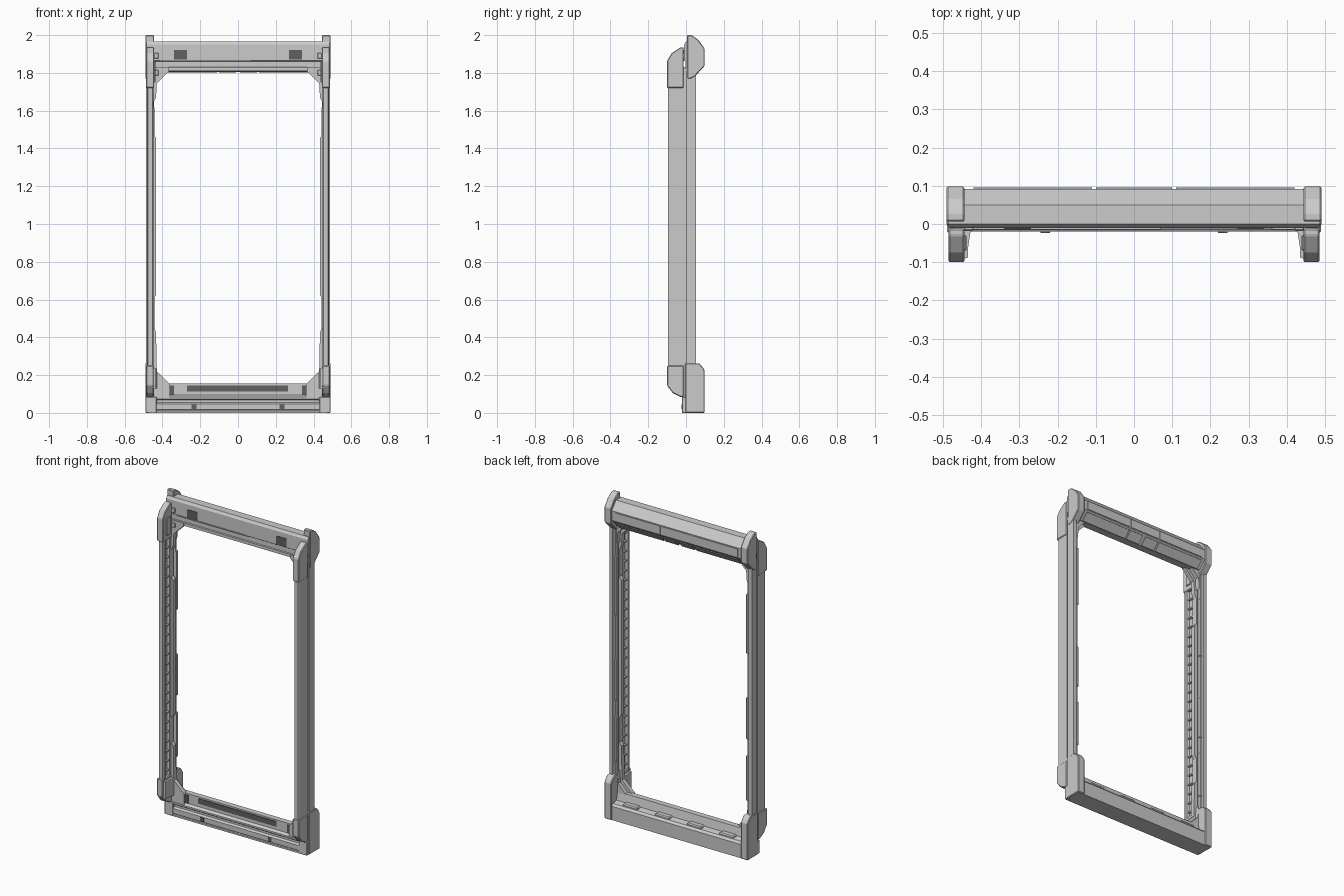
import bpy, bmesh

dark = bpy.data.materials.new("dark_insert")
dark.diffuse_color = (0.12, 0.12, 0.12, 1)


def prism(bm, pts, axis, a, b, mirror=False):
    """Extrude a 2D profile along an axis: x -> (y,z), y -> (x,z), z -> (x,y)."""
    place = {'x': lambda p, t: (t, p[0], p[1]),
             'y': lambda p, t: (p[0], t, p[1]),
             'z': lambda p, t: (p[0], p[1], t)}[axis]
    for s in ((1, -1) if mirror else (1,)):
        rings = []
        for t in (a, b):
            ring = []
            for p in pts:
                x, y, z = place(p, t)
                ring.append(bm.verts.new((x * s, y, z)))
            rings.append(ring)
        n = len(pts)
        bm.faces.new(rings[0])
        bm.faces.new(rings[1][::-1])
        for i in range(n):
            j = (i + 1) % n
            bm.faces.new((rings[0][i], rings[0][j], rings[1][j], rings[1][i]))


def box(bm, x0, x1, y0, y1, z0, z1, mirror=False):
    prism(bm, [(x0, y0), (x1, y0), (x1, y1), (x0, y1)], 'z', z0, z1, mirror)


def finish(name, bm, mat=None, bevel=0):
    bmesh.ops.recalc_face_normals(bm, faces=bm.faces)
    me = bpy.data.meshes.new(name)
    bm.to_mesh(me)
    bm.free()
    ob = bpy.data.objects.new(name, me)
    bpy.context.collection.objects.link(ob)
    if mat:
        me.materials.append(mat)
    if bevel:
        m = ob.modifiers.new("bevel", 'BEVEL')
        m.width = bevel
        m.segments = 1
    return ob


def part(name, pts, axis, a, b, mirror=False, mat=None, bevel=0):
    bm = bmesh.new()
    prism(bm, pts, axis, a, b, mirror)
    return finish(name, bm, mat, bevel)


def boxes(name, specs, mirror=False, mat=None, bevel=0):
    bm = bmesh.new()
    for s in specs:
        box(bm, *s, mirror)
    return finish(name, bm, mat, bevel)


# top beam: chamfered back, stepped front face
part("top_beam", [(0.0, 1.965), (0.05, 1.965), (0.092, 1.915), (0.092, 1.855), (0.045, 1.805),
                  (0.0, 1.81), (-0.006, 1.81), (-0.006, 1.828), (-0.002, 1.832), (-0.002, 1.86),
                  (-0.010, 1.865), (-0.010, 1.95)], 'x', -0.485, 0.485)
# raised rail and back plates of the top beam
boxes("top_front_rail", [(-0.41, 0.07, -0.014, 0, 1.862, 1.868)])
boxes("top_back_plates", [(-0.42, -0.11, 0.09, 0.096, 1.86, 1.91),
                          (-0.10, 0.10, 0.09, 0.096, 1.86, 1.91),
                          (0.11, 0.42, 0.09, 0.096, 1.86, 1.91)])
bm = bmesh.new()
for x0, x1 in ((-0.42, -0.11), (-0.10, -0.01), (0.01, 0.10), (0.11, 0.42)):
    prism(bm, [(0.088, 1.845), (0.05, 1.804), (0.053, 1.801), (0.091, 1.842)], 'x', x0, x1)
finish("top_underside_plates", bm)

# bottom sill: low front step, raised threshold, ledge at the back
part("bottom_sill", [(-0.02, 0), (-0.02, 0.01), (-0.016, 0.014), (-0.02, 0.018), (-0.02, 0.048),
                     (-0.008, 0.056), (-0.008, 0.068), (-0.016, 0.074), (-0.016, 0.084),
                     (0.0, 0.094), (0.0, 0.155), (0.035, 0.155), (0.045, 0.105),
                     (0.08, 0.098), (0.092, 0.085), (0.092, 0)], 'x', -0.47, 0.47)
# blocks along the back ledge
boxes("sill_ledge_blocks", [(x - 0.05, x + 0.05, 0.04, 0.08, 0.09, 0.112)
                            for x in (-0.33, -0.11, 0.11, 0.33)], bevel=0.006)

# dark inserts in the front faces
boxes("front_insert", [(0.27, 0.34, -0.013, 0, 1.87, 1.92),
                       (0.34, 0.41, -0.004, 0.01, 0.096, 0.146),
                       (0.22, 0.245, -0.023, 0, 0.02, 0.045)], True, dark)
boxes("sill_vent", [(-0.27, 0.265, -0.004, 0.01, 0.114, 0.146)], mat=dark)
boxes("beam_clips", [(0.42, 0.445, -0.018, 0, 1.875, 1.905),
                     (0.42, 0.445, -0.018, 0, 1.785, 1.815)], True, bevel=0.003)

# inner liner with stepped edge and angled corner gussets
part("inner_liner", [(0.475, 0.08), (0.36, 0.08), (0.36, 0.152), (0.43, 0.22), (0.434, 0.43),
                     (0.449, 0.45), (0.449, 0.60), (0.434, 0.625), (0.434, 1.455), (0.449, 1.475),
                     (0.449, 1.64), (0.434, 1.67), (0.43, 1.745), (0.365, 1.81), (0.365, 1.83),
                     (0.475, 1.83)], 'y', -0.014, 0.012, True)
# second, set-back corner gusset layer
part("back_gusset_top", [(0.47, 1.69), (0.445, 1.69), (0.44, 1.76), (0.39, 1.81), (0.39, 1.83),
                         (0.47, 1.83)], 'y', 0.012, 0.04, True)
part("back_gusset_bottom", [(0.47, 0.28), (0.445, 0.28), (0.44, 0.205), (0.385, 0.15), (0.385, 0.1),
                            (0.47, 0.1)], 'y', 0.012, 0.036, True)

# back side posts with a grooved section
part("back_post", [(0.488, 0.0), (0.488, 0.052), (0.466, 0.052), (0.462, 0.044), (0.452, 0.044),
                   (0.446, 0.036), (0.446, 0.024), (0.455, 0.020), (0.455, 0.0)],
     'z', 0.2, 1.82, True)
boxes("back_post_strips", [(0.442, 0.462, 0.024, 0.048, 0.34, 0.62),
                           (0.442, 0.462, 0.024, 0.048, 0.72, 0.98),
                           (0.442, 0.462, 0.024, 0.048, 1.25, 1.62)], True, bevel=0.005)

# front side posts: channel open to the inside, with rungs
part("front_post", [(0.482, -0.085), (0.476, -0.095), (0.452, -0.095), (0.447, -0.088), (0.447, -0.07),
                    (0.464, -0.066), (0.464, -0.03), (0.45, -0.026), (0.45, -0.012), (0.482, -0.012)],
     'z', 0.2, 1.76, True)
boxes("channel_rungs", [(0.453, 0.468, -0.068, -0.028, 0.28 + 0.06 * i, 0.288 + 0.06 * i)
                        for i in range(24)], True)
# web joining the front and back posts
boxes("post_web", [(0.458, 0.478, -0.016, 0.004, 0.1, 1.82)], True)

# corner caps, front and back
part("front_cap_top", [(-0.1, 1.72), (-0.1, 1.865), (-0.075, 1.905), (-0.03, 1.935), (-0.012, 1.935),
                       (-0.012, 1.72)], 'x', 0.444, 0.486, True, bevel=0.004)
part("back_cap_top", [(0.006, 1.77), (0.006, 2.0), (0.03, 2.0), (0.065, 1.975), (0.098, 1.93),
                      (0.098, 1.835), (0.045, 1.78), (0.025, 1.77)], 'x', 0.444, 0.491, True, bevel=0.004)
part("front_cap_bottom", [(-0.1, 0.25), (-0.1, 0.145), (-0.07, 0.105), (-0.03, 0.085), (-0.012, 0.085),
                          (-0.012, 0.25)], 'x', 0.446, 0.486, True, bevel=0.004)
part("back_cap_bottom", [(-0.004, 0), (-0.004, 0.262), (0.07, 0.262), (0.09, 0.24), (0.098, 0.225),
                         (0.098, 0)], 'x', 0.444, 0.491, True, bevel=0.004)
# foot joining the front lower corner, and inner lip of the lower cap
boxes("corner_foot", [(0.43, 0.489, -0.022, 0.0, 0, 0.085)], True, bevel=0.003)
part("lower_cap_lip", [(0.45, -0.092), (0.434, -0.088), (0.434, -0.06), (0.428, -0.02), (0.428, -0.012),
                       (0.45, -0.012)], 'z', 0.13, 0.235, True)
# raised pads on the upper caps' inner sides
boxes("upper_cap_pad", [(0.438, 0.45, -0.07, -0.03, 1.75, 1.86)], True, bevel=0.003)
